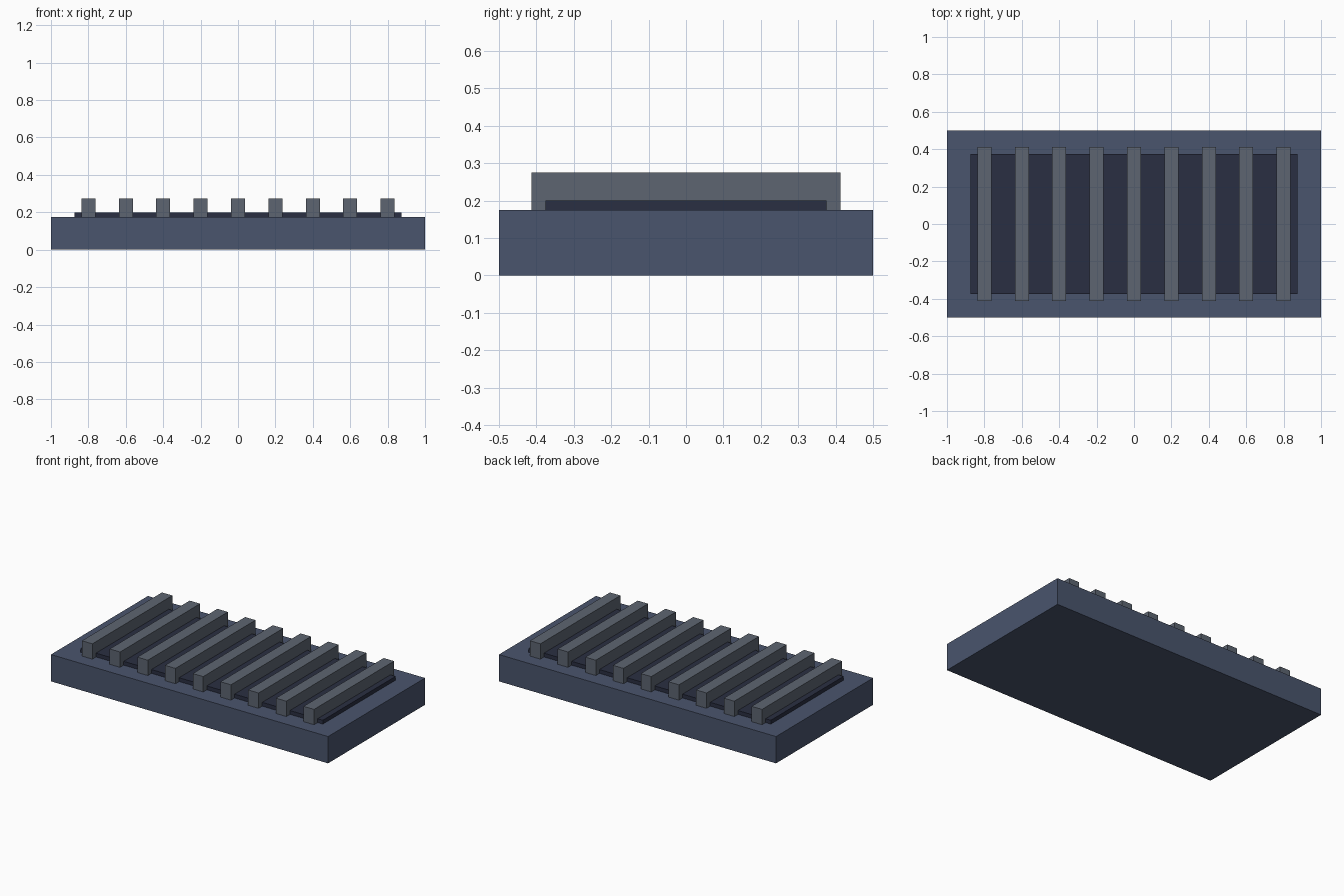
import bpy

if "Cube" in bpy.data.objects:
    bpy.data.objects.remove(bpy.data.objects["Cube"])


def material(name, rgb):
    mat = bpy.data.materials.new(name)
    mat.diffuse_color = (*rgb, 1.0)
    mat.use_nodes = True
    mat.node_tree.nodes["Principled BSDF"].inputs["Base Color"].default_value = mat.diffuse_color
    return mat


def box(name, x, width, depth, z0, z1, mat):
    bpy.ops.mesh.primitive_cube_add(size=1, location=(x, 0, (z0 + z1) / 2))
    obj = bpy.context.object
    obj.name = name
    obj.scale = (width, depth, z1 - z0)
    bpy.ops.object.transform_apply(location=False, rotation=False, scale=True)
    obj.data.materials.append(mat)
    return obj


blue = material("blue_casing", (0.068, 0.09, 0.153))
dark = material("dark_recess", (0.023, 0.028, 0.054))
grey = material("grey_metal", (0.11, 0.13, 0.165))

# Base block and the dark panel set into its top
box("base", 0, 2.0, 1.0, 0, 0.175, blue)
box("vent_panel", 0, 1.75, 0.75, 0.15, 0.2, dark)

# Row of nine slats across the panel
for i in range(9):
    box(f"slat_{i + 1}", -0.8 + 0.2 * i, 0.075, 0.825, 0.175, 0.275, grey)
